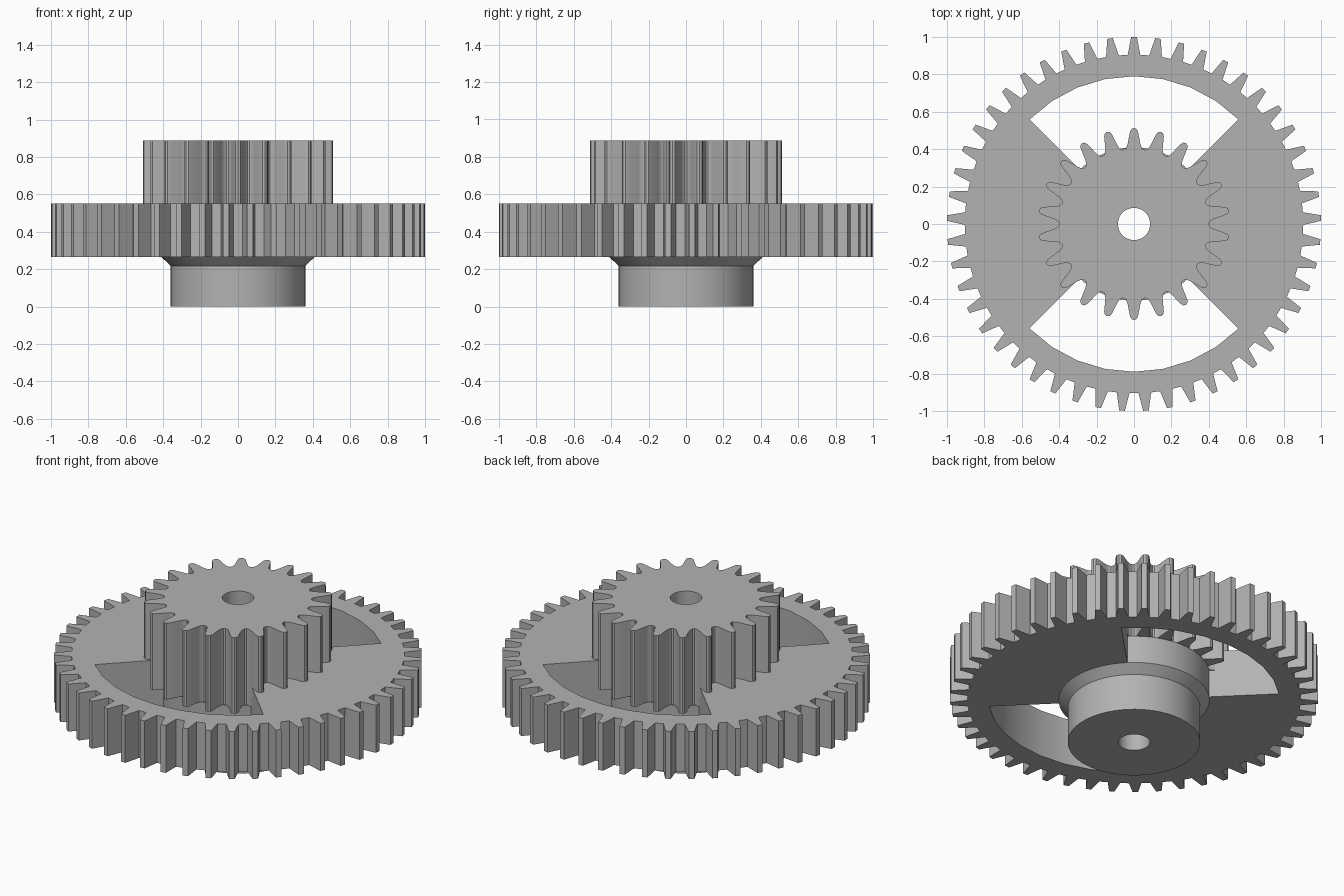
import bpy
import bmesh
from math import sin, cos, pi, radians

cube = bpy.data.objects.get("Cube")
if cube:
    bpy.data.objects.remove(cube, do_unlink=True)

COLOUR = (0.45, 0.45, 0.45, 1)
grey = bpy.data.materials.new("plain_grey")
grey.use_nodes = True
grey.diffuse_color = COLOUR
grey.node_tree.nodes["Principled BSDF"].inputs["Base Color"].default_value = COLOUR

BORE = 0.086


def polar(r, a):
    return (r * cos(a), r * sin(a))


def arc(r, start, end, steps):
    return [polar(r, start + (end - start) * i / steps) for i in range(steps + 1)]


def circle(r, steps=48):
    return arc(r, 0, 2 * pi, steps)[:-1]


def gear_outline(teeth, flank):
    """Repeat a mirrored half tooth, given as (radius, half width) from tip to root."""
    half = [(r, w / r) for r, w in flank]
    tooth = [(r, -a) for r, a in reversed(half)] + [(r, a) for r, a in half if a > 0]
    return [polar(r, pi / 2 + 2 * pi * i / teeth + a)
            for i in range(teeth) for r, a in tooth]


def finish(obj):
    bm = bmesh.new()
    bm.from_mesh(obj.data)
    bmesh.ops.remove_doubles(bm, verts=bm.verts, dist=0.0005)
    bmesh.ops.recalc_face_normals(bm, faces=bm.faces)
    bm.to_mesh(obj.data)
    bm.free()
    obj.data.materials.clear()
    obj.data.materials.append(grey)
    bpy.ops.object.select_all(action='DESELECT')
    obj.select_set(True)
    bpy.context.view_layer.objects.active = obj
    bpy.ops.object.shade_smooth_by_angle(angle=radians(30))


def extruded(name, loops, bottom, top):
    """Filled outline with holes, extruded between two heights."""
    curve = bpy.data.curves.new(name, 'CURVE')
    curve.dimensions = '2D'
    curve.fill_mode = 'BOTH'
    curve.extrude = (top - bottom) / 2
    for loop in loops:
        spline = curve.splines.new('POLY')
        spline.points.add(len(loop) - 1)
        for point, (x, y) in zip(spline.points, loop):
            point.co = (x, y, 0, 1)
        spline.use_cyclic_u = True
    obj = bpy.data.objects.new(name, curve)
    bpy.context.collection.objects.link(obj)
    obj.location.z = (top + bottom) / 2
    bpy.ops.object.select_all(action='DESELECT')
    obj.select_set(True)
    bpy.context.view_layer.objects.active = obj
    bpy.ops.object.convert(target='MESH')
    finish(bpy.context.view_layer.objects.active)


def lathe(name, profile, steps=64):
    """Revolve a closed (radius, height) profile about z."""
    bm = bmesh.new()
    verts = [bm.verts.new((r, 0, z)) for r, z in profile]
    edges = [bm.edges.new((v, verts[i - 1])) for i, v in enumerate(verts)]
    bmesh.ops.spin(bm, geom=verts + edges, cent=(0, 0, 0), axis=(0, 0, 1),
                   angle=2 * pi, steps=steps, use_merge=True)
    mesh = bpy.data.meshes.new(name)
    bm.to_mesh(mesh)
    bm.free()
    obj = bpy.data.objects.new(name, mesh)
    bpy.context.collection.objects.link(obj)
    finish(obj)


# Large wheel: tapered teeth and two quarter windows
windows = []
for middle in (pi / 2, -pi / 2):
    a, b = middle - pi / 4, middle + pi / 4
    windows.append(arc(0.79, a, b, 8) + arc(0.39, b, a, 8))
wheel = gear_outline(49, [(1.0, 0.015), (0.905, 0.034)])
extruded("large_gear", [wheel, circle(0.3)] + windows, 0.265, 0.55)

# Pinion: rounded teeth
pinion = gear_outline(22, [(0.513, 0), (0.509, 0.013), (0.495, 0.021),
                           (0.43, 0.034), (0.41, 0.041), (0.401, 0.052)])
extruded("small_gear", [pinion, circle(BORE)], 0.43, 0.887)

# Hub with flared collar and bore
lathe("hub", [(BORE, 0), (0.36, 0), (0.36, 0.218), (0.41, 0.265),
              (0.41, 0.43), (BORE, 0.43)])
